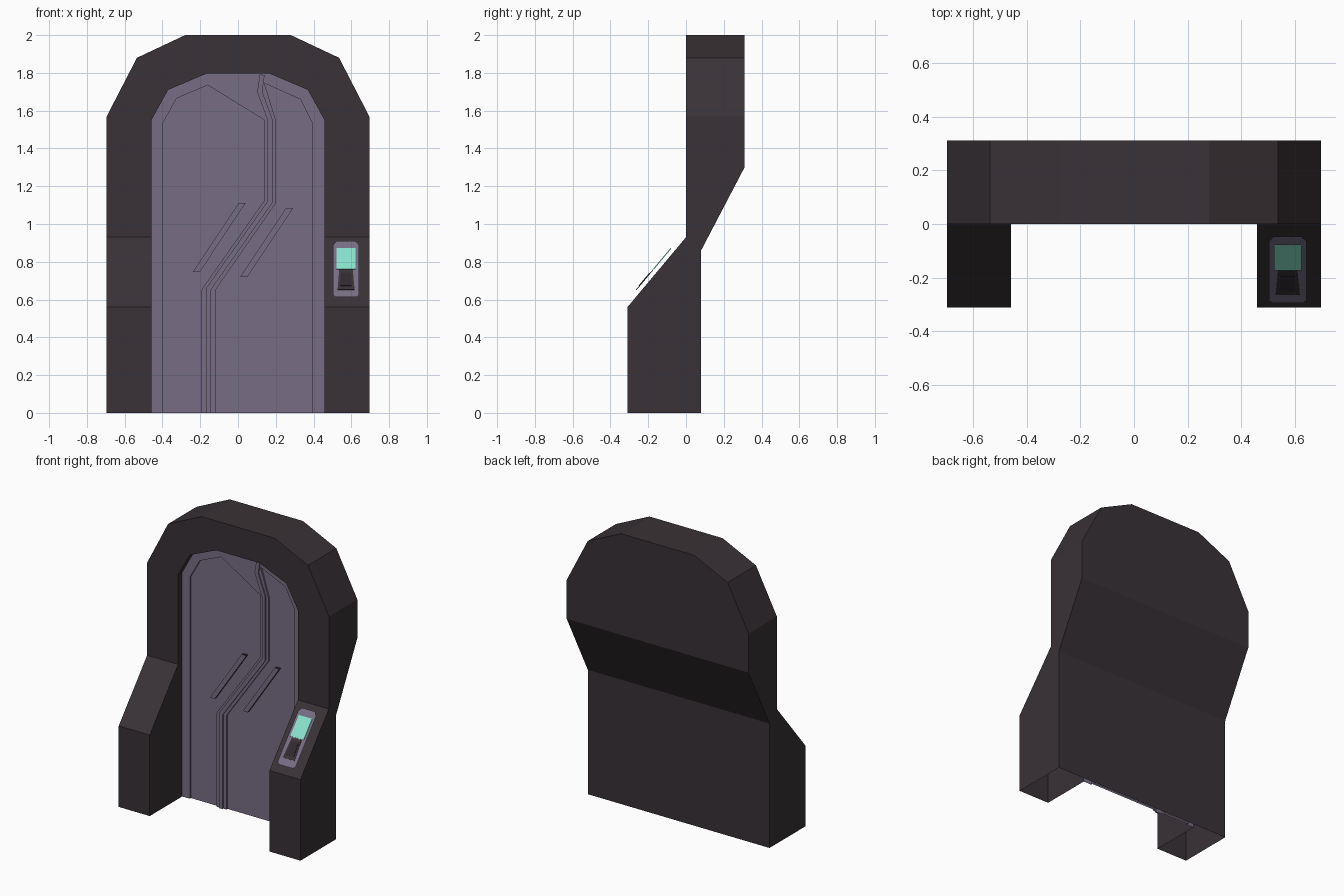
import bpy, bmesh
from mathutils import Matrix, Vector

if "Cube" in bpy.data.objects:
    bpy.data.objects.remove(bpy.data.objects["Cube"])


def material(name, rgb):
    m = bpy.data.materials.new(name)
    m.diffuse_color = (*rgb, 1)
    m.use_nodes = True
    m.node_tree.nodes["Principled BSDF"].inputs["Base Color"].default_value = m.diffuse_color
    return m


DARK = material("dark_frame", (0.041, 0.031, 0.037))
DOOR = material("muted_purple", (0.185, 0.155, 0.23))
SCREEN = material("mint_screen", (0.25, 0.76, 0.60))
BLACK = material("dark_inlay", (0.03, 0.023, 0.03))


def basis(u, v, w, origin=(0, 0, 0)):
    m = Matrix((u, v, w)).transposed().to_4x4()
    m.translation = Vector(origin)
    return m


FRONT = basis((1, 0, 0), (0, 0, 1), (0, -1, 0))      # x, z, towards viewer
SIDE = basis((0, 1, 0), (0, 0, 1), (1, 0, 0))        # y, z, along x
SLOPE = basis((1, 0, 0), (0, .642, .766), (0, -.766, .642), (.572, -.31, .56))


def prism(name, pts, w0, w1, mat, space=FRONT, chamfer=0):
    """Outline raised from w0 to w1, with straight or sloped sides."""
    bm = bmesh.new()
    f = bm.faces.new([bm.verts.new((u, v, w0)) for u, v in pts])
    f.normal_update()
    if f.normal.z < 0:
        f.normal_flip()
    if chamfer:
        bmesh.ops.inset_region(bm, faces=[f], thickness=chamfer, use_even_offset=True)
        top = list(f.verts)
    else:
        ret = bmesh.ops.extrude_face_region(bm, geom=[f], use_keep_orig=True)
        top = [g for g in ret["geom"] if isinstance(g, bmesh.types.BMVert)]
    bmesh.ops.translate(bm, verts=top, vec=(0, 0, w1 - w0))
    if not chamfer:
        bmesh.ops.recalc_face_normals(bm, faces=bm.faces[:])
    bm.transform(space)
    me = bpy.data.meshes.new(name)
    bm.to_mesh(me)
    bm.free()
    me.materials.append(mat)
    ob = bpy.data.objects.new(name, me)
    bpy.context.collection.objects.link(ob)
    return ob


def mirrored(half):
    return half + [(-x, z) for x, z in reversed(half)]


def boolean(ob, cutter, op):
    mod = ob.modifiers.new("cut", 'BOOLEAN')
    mod.operation, mod.object, mod.solver = op, cutter, 'EXACT'
    bpy.context.view_layer.objects.active = ob
    bpy.ops.object.modifier_apply(modifier=mod.name)
    bpy.data.objects.remove(cutter)


def ribbon(name, path, width, w0, w1, mat):
    """Mitred bar following a path on the door."""
    p = [Vector(q) for q in path]
    left, right = [], []
    for i, q in enumerate(p):
        a = (q - p[i - 1]).normalized() if i else (p[1] - q).normalized()
        b = (p[i + 1] - q).normalized() if i < len(p) - 1 else a
        n = Vector((-(a + b).y, (a + b).x)).normalized()
        n *= width / 2 / max(.3, n.dot(Vector((-a.y, a.x))))
        left.append(q + n)
        right.append(q - n)
    return prism(name, left + right[::-1], w0, w1, mat)


# Outer frame: side profile trimmed by the arch outline
frame = prism("frame", [(-.31, 0), (-.31, .56), (0, .93), (0, 2), (.31, 2),
                        (.31, 1.3), (.08, .86), (.08, 0)], -.8, .8, DARK, SIDE)
arch = mirrored([(.695, -.1), (.695, 1.57), (.535, 1.88), (.28, 2.0), (.28, 2.1)][:4])
boolean(frame, prism("arch_cutter", arch, -.5, .5, DARK), 'INTERSECT')

# Doorway opening and the two recessed door leaves
doorway = mirrored([(.458, -.1), (.458, 1.55), (.37, 1.71), (.165, 1.797)])
boolean(frame, prism("doorway_cutter", doorway, -.045, .6, DARK), 'DIFFERENCE')
leaves = {
    "left": [(-.4, 0), (-.4, 1.53), (-.325, 1.665), (-.16, 1.735), (.14, 1.55),
             (.14, 1.125), (-.195, .65), (-.195, 0)],
    "right": [(-.12, 0), (-.12, .65), (.2, 1.11), (.2, 1.55), (.14, 1.745),
              (.33, 1.66), (.395, 1.53), (.395, 0)],
}
for side, pts in leaves.items():
    cut = [(x, z if z else -.1) for x, z in pts]
    boolean(frame, prism("leaf_cutter", cut, -.07, 0, DARK), 'DIFFERENCE')
    prism(side + "_door_leaf", pts, -.069, -.057, DOOR, chamfer=.016)

# Paint the door surround by depth, and leave the underside open
frame.data.materials.clear()
frame.data.materials.append(DARK)
frame.data.materials.append(DOOR)
bm = bmesh.new()
bm.from_mesh(frame.data)
for f in bm.faces:
    c = f.calc_center_median()
    f.material_index = int(.04 < c.y < .078 and abs(c.x) < .459)
under = [f for f in bm.faces if f.normal.z < -.9 and f.calc_center_median().z < .01]
bmesh.ops.delete(bm, geom=under, context='FACES_ONLY')
bm.to_mesh(frame.data)
bm.free()

# Raised panels on the leaves
panels = {
    "left_upper_panel": [(-.36, 1.53), (-.30, 1.635), (-.16, 1.69), (.095, 1.53),
                         (.095, 1.14), (-.205, .72), (-.36, .87)],
    "left_lower_panel": [(-.36, .77), (-.23, .635), (-.23, .035), (-.36, .035)],
    "right_upper_panel": [(.205, 1.665), (.26, 1.665), (.352, 1.53), (.352, 1.31),
                          (.24, 1.2), (.24, 1.55)],
    "right_lower_panel": [(.355, 1.22), (.235, 1.12), (-.09, .64), (-.09, .035), (.355, .035)],
}
for name, pts in panels.items():
    prism(name, pts, -.057, -.052, DOOR, chamfer=.004)

# Central seam strip
ribbon("centre_seam", [(-.157, 0), (-.157, .655), (.17, 1.117), (.17, 1.55),
                       (.115, 1.7), (.128, 1.79)], .026, -.046, -.036, DOOR)

# Slanted handles with a dark border
for name, x, z in (("left_handle", -.24, .745), ("right_handle", .012, .72)):
    bar = [(x, z), (x + .037, z), (x + .28, z + .365), (x + .243, z + .365)]
    prism(name + "_border", bar, -.055, -.045, BLACK)
    prism(name, bar, -.046, -.036, DOOR, chamfer=.008)

# Control console on the right sloping ledge
console = mirrored([(.056, .05), (.069, .065), (.069, .41), (.05, .438)])
prism("console", console, 0, .022, DOOR, SLOPE, chamfer=.016)
prism("console_screen", mirrored([(.051, .243), (.051, .388)]), .021, .026, SCREEN, SLOPE)
prism("console_pad", mirrored([(.045, .10), (.036, .238)]), .021, .025, DARK, SLOPE)
prism("console_button", mirrored([(.03, .125), (.026, .215)]), .025, .028, BLACK, SLOPE)
